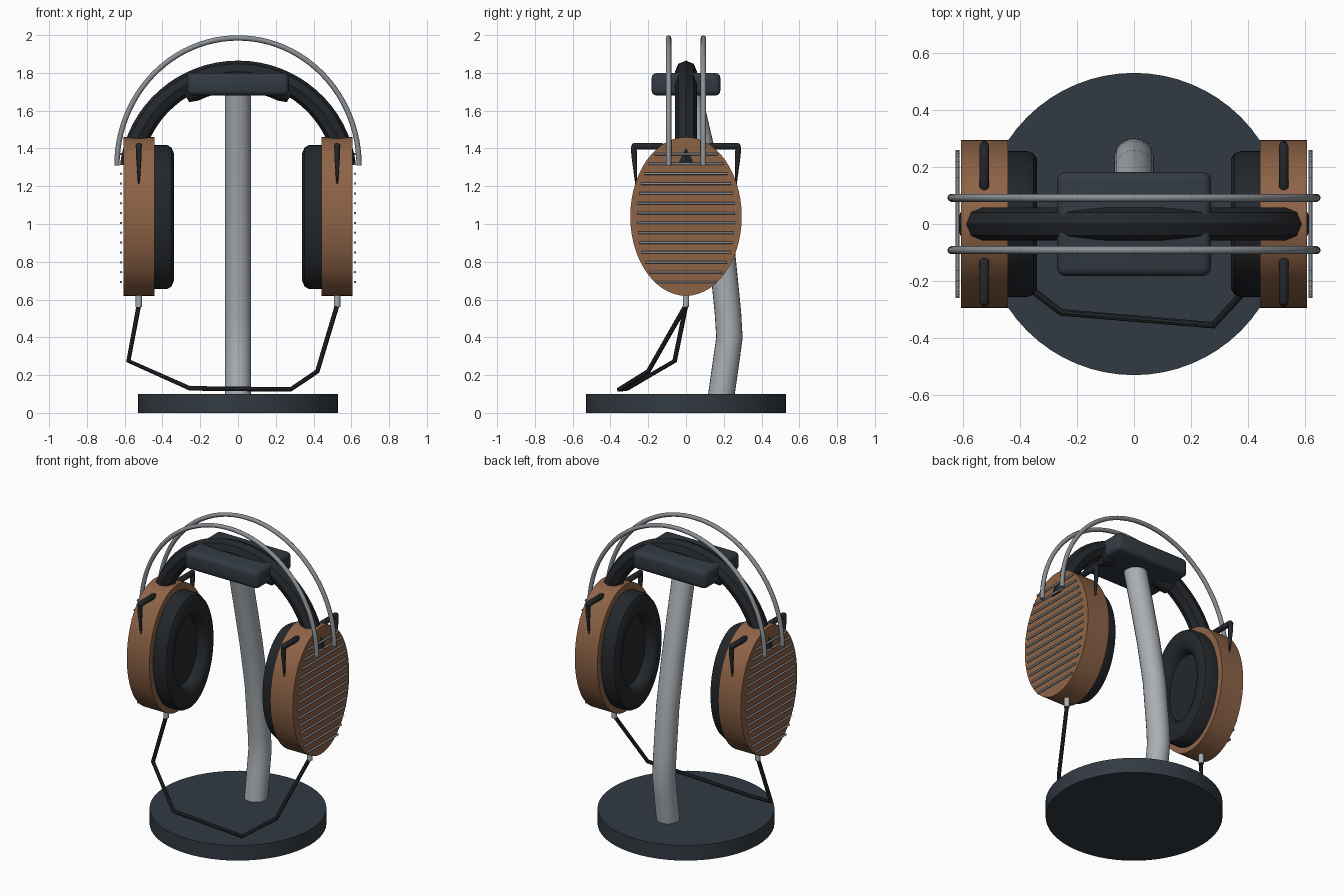
import bpy, bmesh
from math import sin, cos, pi, radians, sqrt
from mathutils import Vector

if "Cube" in bpy.data.objects:
    bpy.data.objects.remove(bpy.data.objects["Cube"])


def material(name, rgb):
    m = bpy.data.materials.new(name)
    m.diffuse_color = (*rgb, 1)
    m.use_nodes = True
    m.node_tree.nodes["Principled BSDF"].inputs["Base Color"].default_value = m.diffuse_color
    return m


DARK = material("dark_metal", (0.032, 0.042, 0.055))
BLACK = material("black_leather", (0.017, 0.020, 0.024))
WOOD = material("wood", (0.27, 0.125, 0.062))
STEEL = material("steel", (0.40, 0.43, 0.46))
WIRE = material("wire_metal", (0.26, 0.28, 0.30))


def finish(bm, name, mat, angle=35):
    bmesh.ops.recalc_face_normals(bm, faces=bm.faces)
    me = bpy.data.meshes.new(name)
    bm.to_mesh(me)
    bm.free()
    me.materials.append(mat)
    ob = bpy.data.objects.new(name, me)
    bpy.context.collection.objects.link(ob)
    bpy.ops.object.select_all(action='DESELECT')
    ob.select_set(True)
    bpy.context.view_layer.objects.active = ob
    bpy.ops.object.shade_smooth_by_angle(angle=radians(angle))
    return ob


def skin(bm, rings):
    """Bridge closed rings of points and cap both ends."""
    vs = [[bm.verts.new(p) for p in r] for r in rings]
    n = len(vs[0])
    for a, b in zip(vs, vs[1:]):
        for i in range(n):
            j = (i + 1) % n
            bm.faces.new((a[i], a[j], b[j], b[i]))
    bm.faces.new(vs[0])
    bm.faces.new(vs[-1])


def tube(name, pts, radius, mat, sides=8, ref=(0, 1, 0), angle=50):
    """Sweep a circle along a path; radius is a number or one per point."""
    pts = [Vector(p) for p in pts]
    rad = radius if isinstance(radius, list) else [radius] * len(pts)
    rings = []
    for i, p in enumerate(pts):
        d0 = (p - pts[max(i - 1, 0)]).normalized()
        d1 = (pts[min(i + 1, len(pts) - 1)] - p).normalized()
        t = (d0 + d1).normalized()
        u = Vector(ref).cross(t).normalized()
        v = t.cross(u)
        rings.append([p + rad[i] * (u * cos(2 * pi * k / sides) + v * sin(2 * pi * k / sides))
                      for k in range(sides)])
    bm = bmesh.new()
    skin(bm, rings)
    return finish(bm, name, mat, angle)


def oval(name, profile, ry, rz, zc, side, mat, n=56):
    """Elliptical lathe about the x axis; profile holds (x, fraction of radius)."""
    bm = bmesh.new()
    skin(bm, [[(side * x, f * ry * cos(2 * pi * k / n), zc + f * rz * sin(2 * pi * k / n))
               for k in range(n)] for x, f in profile])
    return finish(bm, name, mat)


def arc(a, b, zc, a0, a1, n, y=0):
    return [(a * cos(t), y, zc + b * sin(t))
            for t in (radians(a0 + (a1 - a0) * i / n) for i in range(n + 1))]


# Stand base
bm = bmesh.new()
bmesh.ops.create_cone(bm, cap_ends=True, segments=64, radius1=0.53, radius2=0.53, depth=0.1)
bmesh.ops.translate(bm, verts=bm.verts, vec=(0, 0, 0.05))
finish(bm, "stand_base", DARK)

# Bent stand pole
tube("stand_pole", [(0, y, z) for y, z in ((0.185, 0.08), (0.215, 0.29), (0.23, 0.40), (0.222, 0.53),
     (0.19, 0.85), (0.135, 1.15), (0.075, 1.42), (0.01, 1.70))], 0.07, STEEL, 24, (1, 0, 0))

# Saddle that carries the headband
bm = bmesh.new()
bmesh.ops.create_cube(bm, size=1)
bmesh.ops.scale(bm, verts=bm.verts, vec=(0.54, 0.365, 0.12))
bmesh.ops.translate(bm, verts=bm.verts, vec=(0, 0, 1.74))
bmesh.ops.bevel(bm, geom=bm.edges[:], offset=0.028, segments=3, profile=0.5, affect='EDGES')
finish(bm, "stand_saddle", DARK)

# Headband and the pad beneath it
tube("headband", arc(0.572, 0.572, 1.235, 7, 173, 32), 0.058, BLACK, 8, angle=40)
tube("headband_pad", arc(0.53, 0.53, 1.235, 58, 122, 12),
     [0.045] + [0.062] * 11 + [0.045], BLACK, 12)

# Twin outer wires
for tag, y in (("front", -0.092), ("back", 0.092)):
    tube("outer_wire_" + tag, arc(0.641, 0.675, 1.31, 0, 180, 48, y), 0.014, WIRE, 8)

for tag, s in (("left", -1), ("right", 1)):
    # Wooden cup
    oval("cup_" + tag, [(0.442, 1), (0.607, 1)], 0.295, 0.42, 1.04, s, WOOD)
    # Cushion with rounded ring and recessed centre
    oval("ear_cushion_" + tag, [(0.46, 1), (0.375, 1), (0.352, 0.965), (0.34, 0.89), (0.34, 0.74),
         (0.35, 0.66), (0.372, 0.61), (0.405, 0.59)], 0.256, 0.381, 1.037, s, BLACK)
    # Grille bars across the outer face
    for i in range(14):
        z = 0.693 + i * 0.0521
        h = 0.26 * sqrt(1 - ((z - 1.035) / 0.435) ** 2)
        tube(f"grille_bar_{tag}_{i + 1}", [(s * 0.619, -h, z), (s * 0.619, h, z)],
             0.0065, WIRE, 8, (0, 0, 1))
    # Pivot arms and tapering spikes at front and back
    for end, e in (("front", -1), ("back", 1)):
        x = s * 0.525
        tube(f"pivot_arm_{tag}_{end}", [(x, e * y, 1.412) for y in (0.12, 0.13, 0.27, 0.282, 0.288)],
             [0.013, 0.018, 0.018, 0.014, 0.006], BLACK, 10, (1, 0, 0))
        tube(f"pivot_spike_{tag}_{end}", [(x, e * 0.277, 1.41), (x, e * 0.274, 1.36), (x, e * 0.264, 1.205)],
             [0.015, 0.015, 0.004], BLACK, 8, (1, 0, 0))
    # Cable plug
    tube("cable_plug_" + tag, [(s * 0.525, 0, 0.56), (s * 0.525, 0, 0.635)], 0.017, STEEL, 12)

# Cable draped over the base
tube("cable", [(-0.525, 0, 0.57), (-0.58, -0.06, 0.275), (-0.255, -0.31, 0.13), (0.278, -0.355, 0.124),
     (0.42, -0.2, 0.22), (0.525, 0, 0.57)], 0.0125, BLACK, 8, (0.1, 1, -0.6), 40)
